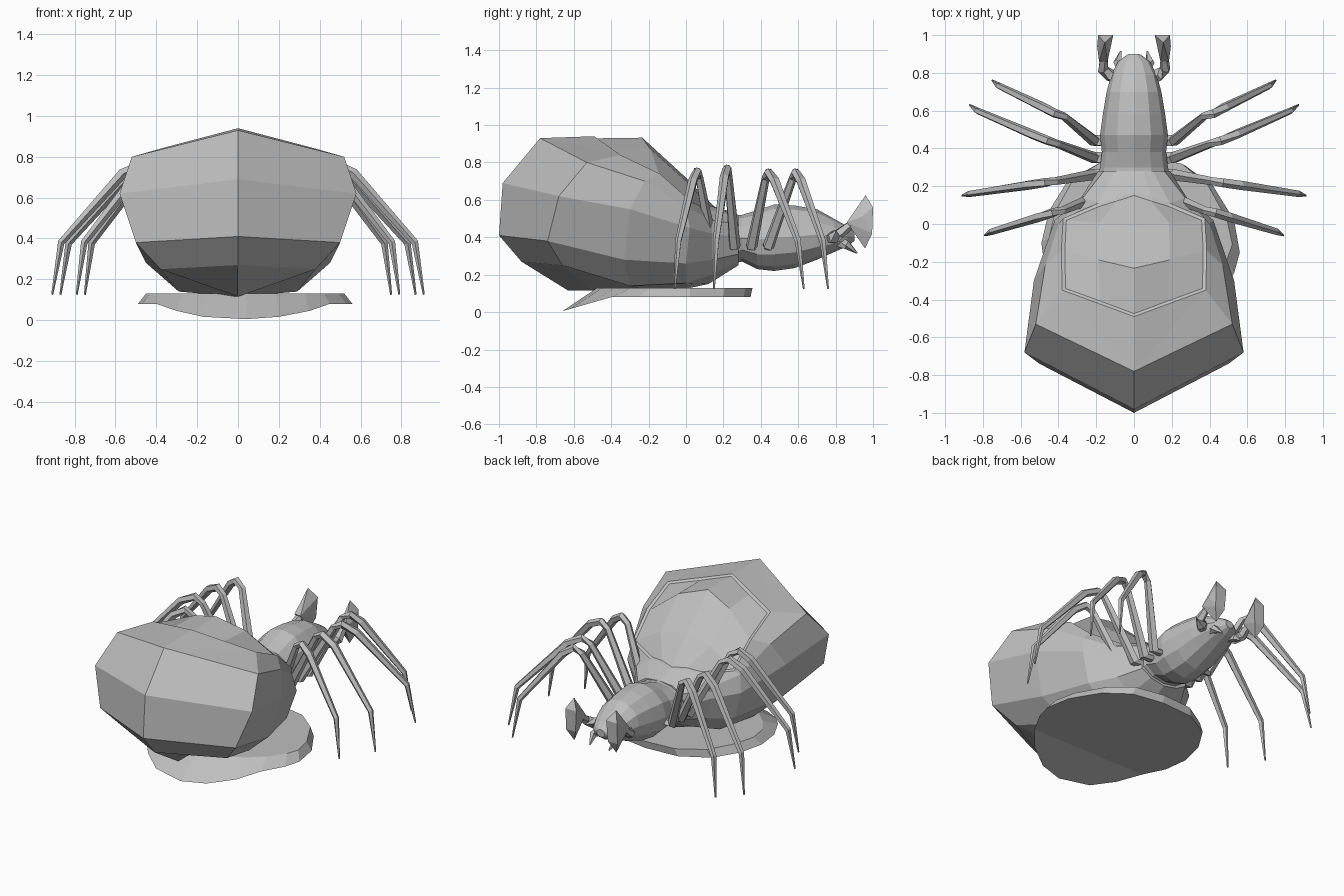
import bpy, bmesh, math
from mathutils import Vector

if "Cube" in bpy.data.objects:
    bpy.data.objects.remove(bpy.data.objects["Cube"])

grey = bpy.data.materials.new("plain grey")
grey.diffuse_color = (0.52, 0.52, 0.52, 1)
grey.use_nodes = True
grey.node_tree.nodes["Principled BSDF"].inputs["Base Color"].default_value = grey.diffuse_color


def finish(bm, name):
    bmesh.ops.remove_doubles(bm, verts=bm.verts, dist=0.0005)
    bmesh.ops.recalc_face_normals(bm, faces=bm.faces)
    me = bpy.data.meshes.new(name)
    bm.to_mesh(me)
    bm.free()
    me.materials.append(grey)
    ob = bpy.data.objects.new(name, me)
    bpy.context.collection.objects.link(ob)
    return ob


def loft(bm, rings):
    """Skin closed rings of equal length; returns the faces of each band."""
    vs = [[bm.verts.new(p) for p in r] for r in rings]
    n = len(rings[0])
    bands = [[bm.faces.new((a[i], a[(i + 1) % n], b[(i + 1) % n], b[i]))
              for i in range(n)] for a, b in zip(vs, vs[1:])]
    return vs, bands


def tube(name, path, radii, sides=5):
    path = [Vector(p) for p in path]
    rings = []
    for i, p in enumerate(path):
        d = (path[min(i + 1, len(path) - 1)] - path[max(i - 1, 0)]).normalized()
        u = d.cross(Vector((0.3, 1, 0.1))).normalized()
        v = d.cross(u)
        rings.append([p + radii[i] * (math.cos(a) * u + math.sin(a) * v)
                      for a in (k * math.tau / sides for k in range(sides))])
    bm = bmesh.new()
    vs, _ = loft(bm, rings)
    bm.faces.new(vs[0])
    bm.faces.new(vs[-1])
    return finish(bm, name)


def hull(name, pts):
    bm = bmesh.new()
    for p in pts:
        bm.verts.new(p)
    bmesh.ops.convex_hull(bm, input=bm.verts)
    return finish(bm, name)


# abdomen: half sections running top centre, pane edge, shoulder, side,
# lower side, belly side, belly centre
sections = [
    [(0, -.78, .93), (0, -.78, .93), (0, -.78, .93), (0, -.98, .69),
     (0, -1.0, .41), (0, -.88, .27), (0, -.63, .115)],
    [(0, -.49, .94), (.38, -.35, .84), (.52, -.53, .8), (.58, -.68, .62),
     (.5, -.74, .38), (.38, -.66, .25), (0, -.5, .115)],
    [(0, -.23, .945), (.385, -.14, .74), (.47, -.22, .70), (.53, -.3, .55),
     (.45, -.33, .28), (.29, -.3, .14), (0, -.2, .115)],
    [(0, 0, .735), (.375, .03, .59), (.4, 0, .56), (.42, .02, .45),
     (.36, 0, .26), (.25, 0, .155), (0, 0, .125)],
    [(0, .17, .56), (.19, .11, .55), (.27, .14, .49), (.28, .14, .42),
     (.25, .14, .28), (.15, .14, .2), (0, .12, .15)],
    [(0, .28, .52), (.1, .28, .51), (.16, .28, .47), (.19, .28, .4),
     (.17, .28, .31), (.1, .28, .27), (0, .28, .25)],
]
bulge = [0, 0, .04, .04, .01, 0]
rings = []
for h, b in zip(sections, bulge):
    mid = [h[0][k] * .5 + h[1][k] * .5 for k in range(3)]
    mid[2] += b
    h = [h[0], mid] + h[1:]
    rings.append(h + [(-x, y, z) for x, y, z in h[-2:0:-1]])
bm = bmesh.new()
vs, bands = loft(bm, rings)
bm.faces.new(vs[-1])
pane = [f for band in bands[1:4] for f in (band[0], band[1], band[-1], band[-2])]
bmesh.ops.remove_doubles(bm, verts=bm.verts, dist=0.0005)
bmesh.ops.recalc_face_normals(bm, faces=bm.faces)
# sunken back pane
bmesh.ops.inset_region(bm, faces=pane, thickness=.015, depth=-.012,
                       use_even_offset=True)
finish(bm, "abdomen")

# head and thorax: y, half width, top, bottom
body = [(.2, .2, .52, .25), (.3, .18, .52, .27), (.38, .17, .545, .23),
        (.47, .18, .575, .22), (.58, .165, .57, .235), (.7, .145, .55, .28),
        (.79, .12, .5, .32), (.86, .085, .46, .35), (.9, .03, .43, .38)]
bm = bmesh.new()
vs, _ = loft(bm, [[(w * math.sin(a), y, (t + b) / 2 + (t - b) / 2 * math.cos(a))
                   for a in (k * math.tau / 12 for k in range(12))]
                  for y, w, t, b in body])
bm.faces.new(vs[0])
bm.faces.new(vs[-1])
finish(bm, "head_and_thorax")

# legs: root y, foot x, foot y, knee y, knee height
legs = [(.14, .79, -.06, .07, .75), (.26, .91, .15, .225, .765),
        (.35, .87, .63, .425, .745), (.44, .75, .76, .57, .745)]
for s, side in ((1, "right"), (-1, "left")):
    for n, (ry, fx, fy, ky, kz) in enumerate(legs):
        rx = .19
        k1 = rx + (fx - rx) * .32
        k2 = rx + (fx - rx) * .52
        ax = rx + (fx - rx) * .94
        path = [(.1, ry, .36), (rx + .02, ry, .35),
                (k1, ky, kz - .03), (k1 + .05, ky + (fy - ky) * .08, kz),
                (k2, ky + (fy - ky) * .25, kz - .045),
                (ax, ky + (fy - ky) * .85, .38), (fx, fy, .125)]
        tube(f"{side}_leg_{n + 1}", [(s * x, y, z) for x, y, z in path],
             [.032, .032, .022, .025, .026, .018, .005])

    # feeler arm, feeler blade and fang
    tube(f"{side}_feeler_arm",
         [(s * x, y, z) for x, y, z in
          ((.07, .76, .4), (.13, .79, .4), (.165, .82, .42), (.16, .9, .48))],
         [.035, .035, .03, .02])
    hull(f"{side}_feeler_blade",
         [(s * x, y, z) for x, y, z in
          ((.14, .86, .48), (.185, .86, .48), (.195, .94, .51), (.125, .94, .51),
           (.155, .96, .625), (.19, 1, .56), (.11, 1, .56),
           (.19, .995, .42), (.12, .995, .42), (.155, .957, .34))])
    tube(f"{side}_fang",
         [(s * x, y, z) for x, y, z in
          ((.05, .8, .38), (.085, .86, .36), (.07, .915, .315))],
         [.035, .025, .004])

# base slab: wide outline below, narrower top, front lip drooping
outline = [(.04, -.66), (.2, -.62), (.35, -.52), (.45, -.4), (.53, -.26),
           (.56, -.15), (.53, .02), (.42, .2), (.27, .31), (.06, .345),
           (-.17, .33), (-.35, .23), (-.45, .07), (-.49, -.1), (-.47, -.26),
           (-.4, -.4), (-.3, -.52), (-.17, -.62)]


def droop(y):
    return .08 - .075 * max(0, (-.4 - y) / .26)


low = [(x, y, droop(y)) for x, y in outline]
top = [(.035 + (x - .035) * .925, y * 1.03 if y > 0 else y * .72, .13)
       for x, y in outline]
bm = bmesh.new()
vs, _ = loft(bm, [low, top])
bottom = bm.faces.new(vs[0])
bm.faces.new(vs[1])
# fold line between the flat underside and the lip
bmesh.utils.face_split(bottom, vs[0][3], vs[0][15])
finish(bm, "base_slab")
